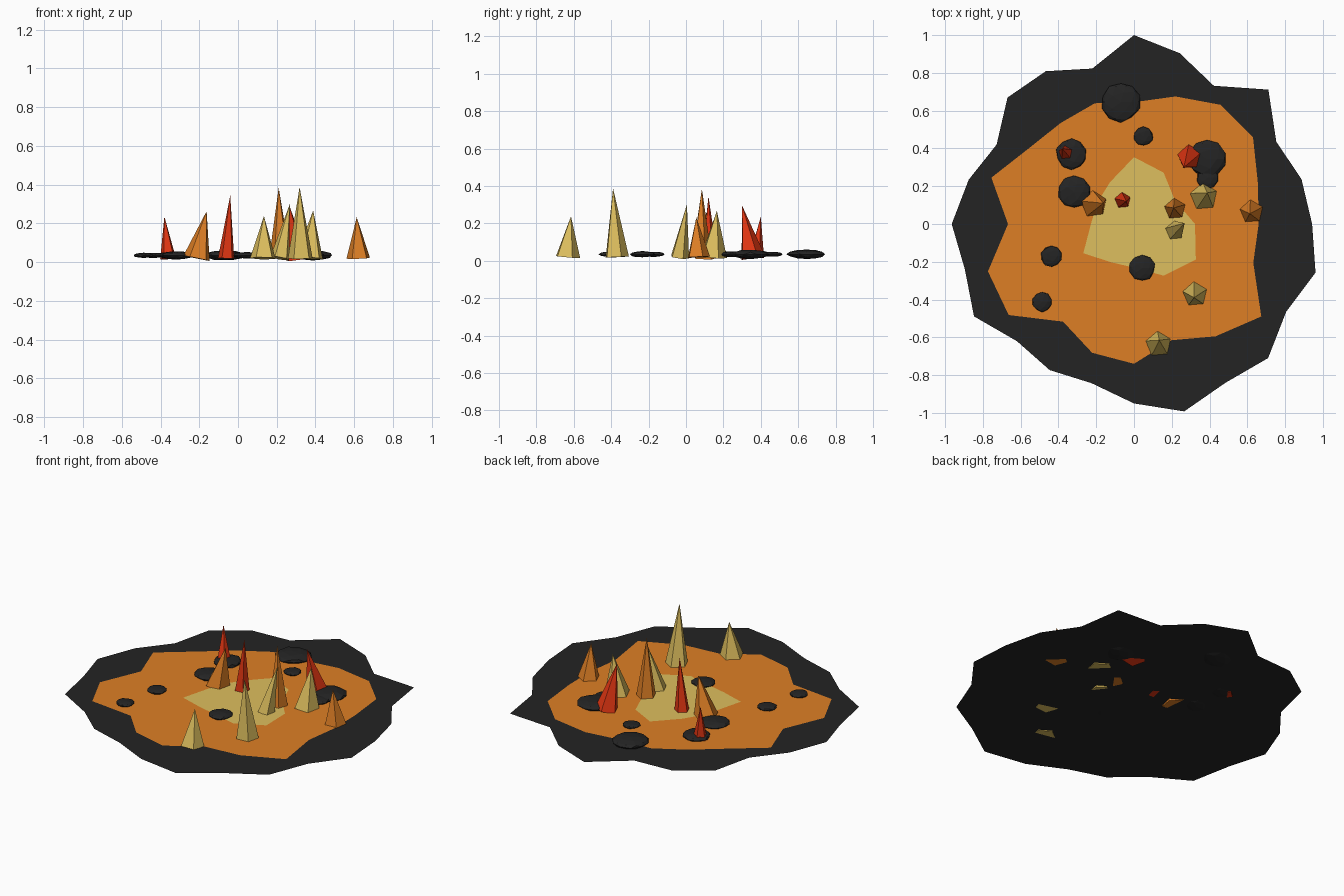
import bpy, bmesh, math, random
from mathutils import Vector, Matrix

random.seed(4)
cube = bpy.data.objects.get("Cube")
if cube:
    bpy.data.objects.remove(cube, do_unlink=True)


def material(name, rgb):
    m = bpy.data.materials.new(name)
    m.use_nodes = True
    color = (*rgb, 1)
    m.diffuse_color = color
    bsdf = next(n for n in m.node_tree.nodes if n.type == 'BSDF_PRINCIPLED')
    bsdf.inputs["Base Color"].default_value = color
    return m


charcoal = material("charcoal", (.0176, .0176, .0176))
orange = material("orange", (.73, .212, .0185))
yellow = material("pale yellow", (.73, .521, .112))
red = material("red", (.75, .036, .006))


def finish(bm, name, mat):
    mesh = bpy.data.meshes.new(name)
    bm.to_mesh(mesh)
    bm.free()
    mesh.materials.append(mat)
    obj = bpy.data.objects.new(name, mesh)
    bpy.context.collection.objects.link(obj)
    return obj


# Ragged flat sheets: radii at even angles, clockwise from the back
def sheet(name, radii, z, mat):
    bm = bmesh.new()
    step = math.tau / len(radii)
    ring = [bm.verts.new((r * math.sin(i * step), r * math.cos(i * step), z))
            for i, r in enumerate(radii)]
    hub = bm.verts.new((0, 0, z))
    for a, b in zip(ring, ring[1:] + ring[:1]):
        bm.faces.new((hub, b, a))
    finish(bm, name, mat)


sheet("scorched_ground", [1, .936, .845, 1.006, .87, .918, .943, .995, .93, 1.004,
                          .97, 1.027, .95, .872, .893, .877, .978, .927, .965,
                          .906, .84, .947, .934, .852], .02, charcoal)
sheet("ember_bed", [.645, .71, .78, .779, .69, .66, .664, .833, .735, .647,
                    .74, .717, .639, .82, .813, .667, .794, .685, .661, .672],
      .0225, orange)
sheet("hot_center", [.354, .314, .25, .323, .378, .316, .231, .235, .31, .228,
                     .225, .255], .025, yellow)


# Flattened faceted coals: x, y, radius
def coal(name, x, y, r):
    bm = bmesh.new()
    bmesh.ops.create_icosphere(bm, subdivisions=2, radius=r)
    for v in bm.verts:
        v.co *= random.uniform(.93, 1.05)
    bmesh.ops.scale(bm, vec=(1, 1, .25), verts=bm.verts)
    bmesh.ops.translate(bm, vec=(x, y, .035), verts=bm.verts)
    finish(bm, name, charcoal)


coals = [(-.07, .645, .105), (.05, .465, .052), (-.33, .37, .083),
         (-.317, .17, .085), (.386, .345, .1), (.39, .245, .06),
         (-.437, -.17, .057), (-.487, -.413, .053), (.043, -.233, .068)]
for i, c in enumerate(coals):
    coal(f"coal_{i + 1}", *c)


# Leaning five-sided flames: base centre, base radius, tip
def flame(name, mat, x, y, r, tip):
    base, tip = Vector((x, y, .02)), Vector(tip)
    axis = tip - base
    bm = bmesh.new()
    bmesh.ops.create_cone(bm, cap_ends=True, segments=5, radius1=r, radius2=0,
                          depth=axis.length)
    bmesh.ops.remove_doubles(bm, verts=bm.verts, dist=1e-5)
    low = min(bm.verts, key=lambda v: v.co.z).co.z
    corner = max((v for v in bm.verts if v.co.z < 0), key=lambda v: v.co.y).co
    spin = Matrix.Rotation(math.radians(95) - math.atan2(corner.y, corner.x), 4, 'Z')
    lean = Vector((0, 0, 1)).rotation_difference(axis).to_matrix().to_4x4()
    lift = Matrix.Translation((0, 0, -low))
    bm.transform(Matrix.Translation(base) @ lean @ lift @ spin)
    finish(bm, name, mat)


flames = [
    (red, -.36, .375, .043, (-.38, .4, .236)),
    (orange, -.212, .105, .073, (-.162, .11, .263)),
    (red, -.06, .125, .044, (-.04, .12, .345)),
    (yellow, .13, -.635, .07, (.134, -.615, .238)),
    (orange, .217, .08, .058, (.21, .085, .385)),
    (red, .296, .354, .068, (.264, .3, .295)),
    (yellow, .37, .145, .075, (.388, .165, .267)),
    (yellow, .217, -.035, .052, (.268, .005, .302)),
    (yellow, .323, -.372, .067, (.318, -.39, .388)),
    (orange, .622, .065, .064, (.613, .055, .232)),
]
for i, f in enumerate(flames):
    flame(f"flame_{i + 1}", *f)
